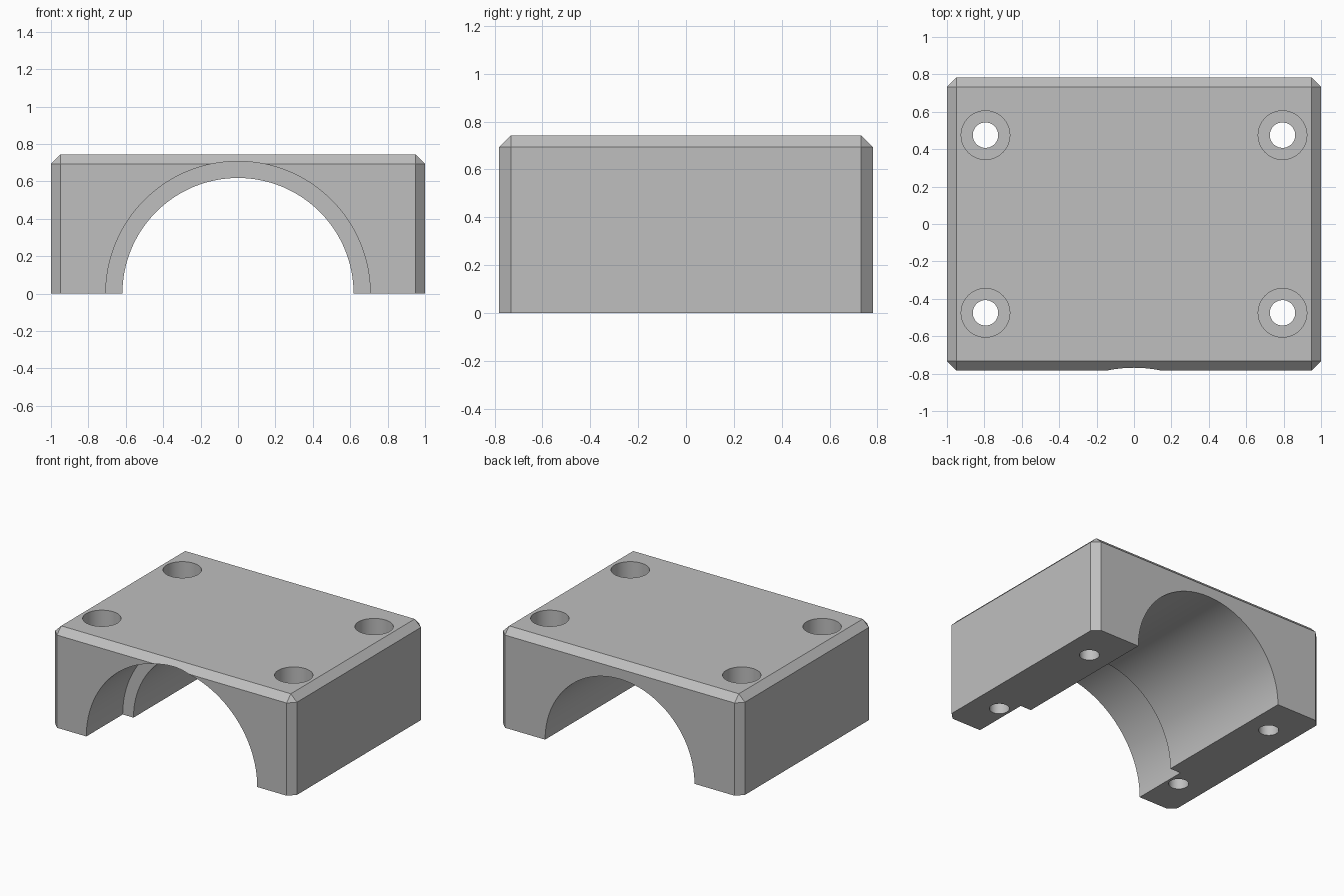
import bpy, bmesh, math
from mathutils import Matrix, Vector

if "Cube" in bpy.data.objects:
    bpy.data.objects.remove(bpy.data.objects["Cube"], do_unlink=True)

WIDTH, DEPTH, HEIGHT, CHAMFER = 2.0, 1.565, 0.743, 0.05
FRONT, BACK = -DEPTH / 2, DEPTH / 2

# Plain grey metal
grey = bpy.data.materials.new("grey metal")
grey.use_nodes = True
colour = (0.52, 0.52, 0.52, 1)
grey.diffuse_color = colour
grey.node_tree.nodes["Principled BSDF"].inputs["Base Color"].default_value = colour


def make_object(name, bm):
    mesh = bpy.data.meshes.new(name)
    bm.to_mesh(mesh)
    bm.free()
    mesh.materials.append(grey)
    obj = bpy.data.objects.new(name, mesh)
    bpy.context.collection.objects.link(obj)
    return obj


def cylinder(name, radius, start, end, sides):
    """Cylinder running between two points."""
    start, end = Vector(start), Vector(end)
    axis = end - start
    turn = axis.to_track_quat("Z", "Y").to_matrix().to_4x4()
    bm = bmesh.new()
    bmesh.ops.create_cone(bm, cap_ends=True, segments=sides, radius1=radius,
                          radius2=radius, depth=axis.length,
                          matrix=Matrix.Translation((start + end) / 2) @ turn)
    return make_object(name, bm)


# Block, chamfered everywhere except around its base
bm = bmesh.new()
bmesh.ops.create_cube(bm, size=1, matrix=Matrix.Translation((0, 0, HEIGHT / 2))
                      @ Matrix.Diagonal((WIDTH, DEPTH, HEIGHT, 1)))
edges = [e for e in bm.edges if max(v.co.z for v in e.verts) > HEIGHT / 2]
bmesh.ops.bevel(bm, geom=edges, offset=CHAMFER, segments=1, affect="EDGES")
block = make_object("bearing_cap", bm)

# Half-round bore with a wider recess at the front
cutters = [
    cylinder("bore_cutter", 0.618, (0, FRONT - 0.1, 0), (0, BACK + 0.1, 0), 128),
    cylinder("recess_cutter", 0.707, (0, FRONT - 0.1, 0), (0, FRONT + 0.43, 0), 128),
]

# Counterbored bolt holes in the four corners
for x in (-0.794, 0.794):
    for y in (-0.475, 0.475):
        cutters.append(cylinder("bolt_cutter", 0.068, (x, y, -0.1), (x, y, HEIGHT + 0.1), 48))
        cutters.append(cylinder("head_cutter", 0.13, (x, y, HEIGHT - 0.27), (x, y, HEIGHT + 0.1), 64))

# Cut every hole, then drop the cutters
bpy.ops.object.select_all(action="DESELECT")
bpy.context.view_layer.objects.active = block
block.select_set(True)
for cutter in cutters:
    cutter.hide_render = True
    mod = block.modifiers.new("cut", "BOOLEAN")
    mod.operation = "DIFFERENCE"
    mod.solver = "EXACT"
    mod.object = cutter
    bpy.ops.object.modifier_apply(modifier=mod.name)
    bpy.data.objects.remove(cutter, do_unlink=True)

bpy.ops.object.shade_smooth_by_angle(angle=math.radians(25))
